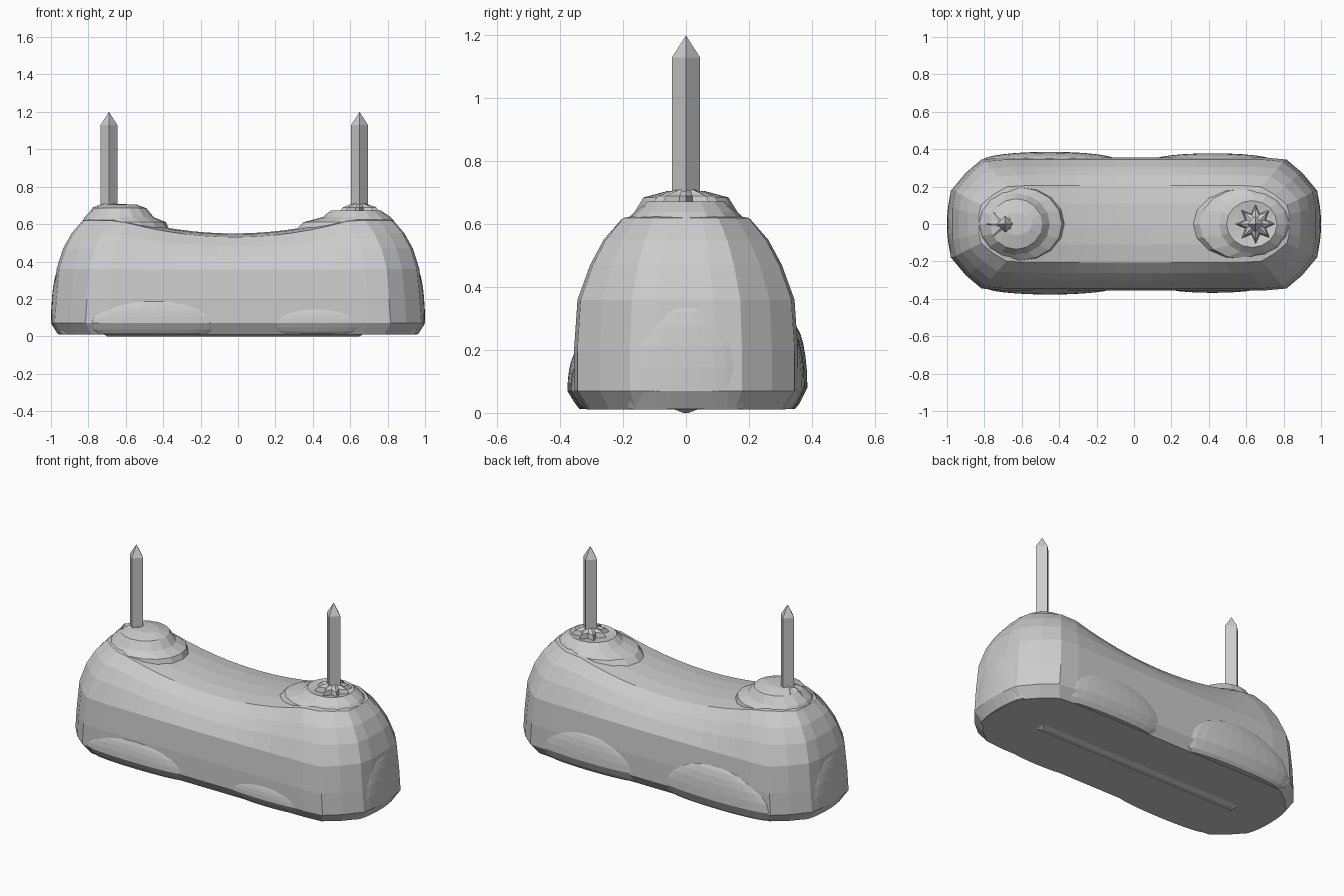
import bpy, bmesh
from math import cos, sin, pi

if "Cube" in bpy.data.objects:
    bpy.data.objects.remove(bpy.data.objects["Cube"])


def make_object(name, bm):
    bmesh.ops.remove_doubles(bm, verts=bm.verts, dist=0.0005)
    bmesh.ops.recalc_face_normals(bm, faces=bm.faces)
    me = bpy.data.meshes.new(name)
    bm.to_mesh(me)
    bm.free()
    ob = bpy.data.objects.new(name, me)
    bpy.context.collection.objects.link(ob)
    return ob


def loft(name, rings, cap_end=False):
    bm = bmesh.new()
    loops = [[bm.verts.new(p) for p in r] for r in rings]
    n = len(loops[0])
    for a, b in zip(loops, loops[1:]):
        for i in range(n):
            j = (i + 1) % n
            bm.faces.new((a[i], a[j], b[j], b[i]))
    bm.faces.new(loops[0])
    if cap_end:
        bm.faces.new(loops[-1])
    return make_object(name, bm)


def lathe(name, profile, sides):
    # profile entries: centre x, radius x, radius y, height
    loft(name, [[(x + rx * cos(2 * pi * i / sides), ry * sin(2 * pi * i / sides), z)
                 for i in range(sides)] for x, rx, ry, z in profile])


# Body: faceted outline rings, with the upper rings sagging in the middle
quarter = [(1.0, 0.0), (1.0, 0.25), (0.985, 0.5), (0.905, 0.77), (0.82, 0.97)]
side = [(0.82 - 0.82 * i / 7, 1.0) for i in range(1, 14)]
half = quarter + side + [(-x, y) for x, y in reversed(quarter)]
outline = half + [(x, -y) for x, y in reversed(half[1:-1])]


def sag(x, z):
    w = max(0, 1 - (abs(x + 0.02) / 0.62) ** 2)
    return z - 0.09 * w * min(1, max(0, (z - 0.35) / 0.25))


levels = [(0.01, 0.955, 0.315), (0.07, 0.995, 0.355), (0.2, 0.985, 0.356),
          (0.36, 0.97, 0.345), (0.47, 0.935, 0.305), (0.55, 0.89, 0.262),
          (0.62, 0.83, 0.205), (0.635, 0.74, 0.11), (0.64, 0.70, 0.0)]
loft("body", [[(x * l, y * w, sag(x * l, z)) for x, y in outline]
              for z, l, w in levels])

# Rounded mounds under the two spikes
lathe("left_mound", [
    (-0.61, 0.25, 0.205, 0.55), (-0.61, 0.225, 0.195, 0.61), (-0.635, 0.185, 0.165, 0.637),
    (-0.63, 0.14, 0.135, 0.685), (-0.63, 0.085, 0.06, 0.705), (-0.64, 0, 0, 0.707)], 16)
lathe("right_mound", [
    (0.57, 0.28, 0.20, 0.55), (0.595, 0.245, 0.19, 0.61), (0.635, 0.18, 0.16, 0.638),
    (0.63, 0.135, 0.125, 0.672), (0.64, 0.09, 0.09, 0.665), (0.65, 0, 0, 0.65)], 16)

# Spikes: square shafts with pointed tips and star-shaped flares at the base
for label, x, size in (("left", -0.69, 1.0), ("right", 0.65, 1.05)):
    lathe(label + "_spike", [(x, 0.045, 0.045, 0.6), (x, 0.045, 0.045, 1.13),
                             (x, 0, 0, 1.2)], 4)
    star = []
    for r1, r2, z in ((0.12, 0.06, 0.64), (0.085, 0.05, 0.69), (0.03, 0.03, 0.71)):
        star.append([(x + size * (r2 if i % 2 else r1) * cos(pi * i / 8),
                      size * (r2 if i % 2 else r1) * sin(pi * i / 8), z)
                     for i in range(16)])
    loft(label + "_spike_flare", star, True)


# Shallow bulges low on the flanks and on the ends, tapered inward at the bottom
def bulge(name, centre, radii, axis=1):
    bm = bmesh.new()
    bmesh.ops.create_uvsphere(bm, u_segments=24, v_segments=12, radius=1)
    for v in bm.verts:
        v.co = [c + r * p for c, r, p in zip(centre, radii, v.co)]
        if v.co.z < 0.07:
            drop = min(1, (0.07 - v.co.z) / 0.06)
            v.co[axis] *= 1 - (0.09 if axis else 0.035) * drop
        v.co.z = max(v.co.z, 0.012)
    make_object(name, bm)


bulge("front_left_bulge", (-0.45, -0.34, 0.07), (0.34, 0.037, 0.13))
bulge("front_right_bulge", (0.42, -0.34, 0.07), (0.25, 0.028, 0.09))
bulge("back_left_bulge", (-0.45, 0.34, 0.08), (0.36, 0.046, 0.20))
bulge("back_right_bulge", (0.42, 0.34, 0.08), (0.32, 0.038, 0.17))
bulge("right_end_bulge", (0.955, 0, 0.07), (0.045, 0.19, 0.29), 0)
bulge("left_end_bulge", (-0.955, 0, 0.07), (0.045, 0.19, 0.29), 0)

# Shallow ridge along the underside
loft("underside_ridge", [[(-0.7 - e, -w, z), (0.65 + e, -w, z),
                          (0.65 + e, w, z), (-0.7 - e, w, z)]
                         for w, z, e in ((0.008, 0.0, 0), (0.04, 0.012, 0.02))], True)
